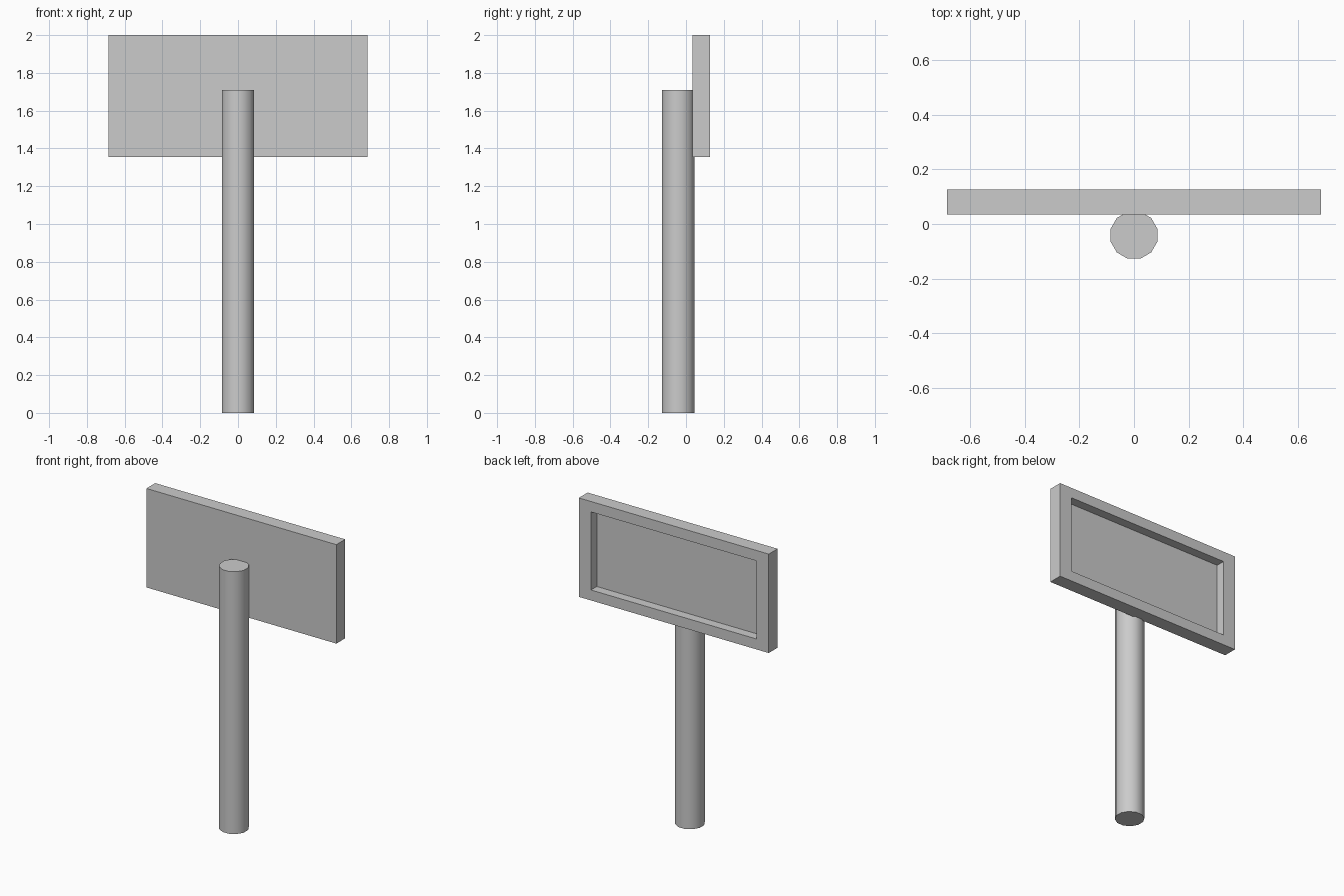
import bpy, bmesh, math
from mathutils import Matrix, Vector

if "Cube" in bpy.data.objects:
    bpy.data.objects.remove(bpy.data.objects["Cube"])


def add_object(name, bm):
    bmesh.ops.recalc_face_normals(bm, faces=bm.faces)
    mesh = bpy.data.meshes.new(name)
    bm.to_mesh(mesh)
    bm.free()
    obj = bpy.data.objects.new(name, mesh)
    bpy.context.collection.objects.link(obj)
    return obj


# Post: twelve-sided column with flats facing the axes
bm = bmesh.new()
bmesh.ops.create_cone(bm, cap_ends=True, segments=12, radius1=0.089, radius2=0.089, depth=1.71,
                      matrix=Matrix.Translation((0, -0.041, 0.855)) @ Matrix.Rotation(math.radians(15), 4, 'Z'))
post = add_object("post", bm)
bpy.context.view_layer.objects.active = post
post.select_set(True)
bpy.ops.object.shade_smooth_by_angle(angle=math.radians(40))

# Sign board: slab with a framed recess in its back face
half_w, bottom, top = 0.685, 1.355, 2.0
front, back = 0.035, 0.126
margin_x, margin_z, depth = 0.088, 0.068, 0.06
mid_z = (bottom + top) / 2
size = Vector((2 * half_w, back - front, top - bottom))
bm = bmesh.new()
bmesh.ops.create_cube(bm, size=1, matrix=Matrix.Translation((0, (front + back) / 2, mid_z))
                      @ Matrix.Diagonal((*size, 1)))
panel = max(bm.faces, key=lambda f: f.calc_center_median().y)
# Frame rim, fitted to the separate side and top margins
bmesh.ops.inset_region(bm, faces=[panel], thickness=0.05)
for v in panel.verts:
    v.co.x = math.copysign(half_w - margin_x, v.co.x)
    v.co.z = mid_z + math.copysign(size.z / 2 - margin_z, v.co.z - mid_z)
# Recess walls and floor
bmesh.ops.inset_region(bm, faces=[panel], thickness=0.001)
for v in panel.verts:
    v.co.x = math.copysign(half_w - margin_x, v.co.x)
    v.co.z = mid_z + math.copysign(size.z / 2 - margin_z, v.co.z - mid_z)
    v.co.y = back - depth
add_object("sign_board", bm)
